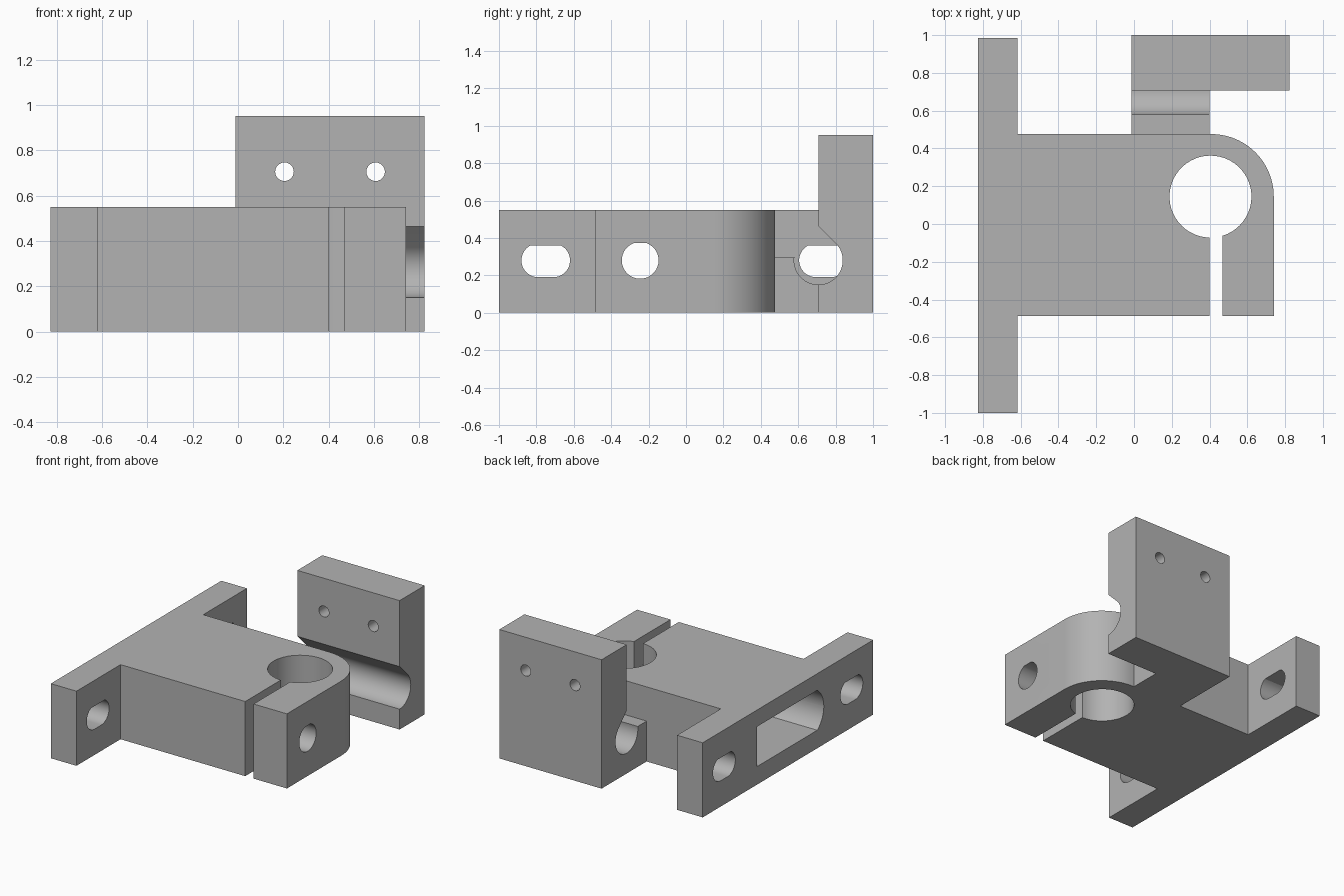
import bpy
import bmesh
from math import cos, sin, radians, sqrt, degrees, asin

cube = bpy.data.objects.get("Cube")
if cube:
    bpy.data.objects.remove(cube, do_unlink=True)

grey = bpy.data.materials.new("plain grey")
grey.use_nodes = True
COLOUR = (0.45, 0.45, 0.45, 1)
grey.diffuse_color = COLOUR
grey.node_tree.nodes["Principled BSDF"].inputs["Base Color"].default_value = COLOUR


def arc(cx, cy, r, start, end, steps=24):
    """Points on a circle from start to end, in degrees."""
    angles = [radians(start + (end - start) * i / steps) for i in range(steps + 1)]
    return [(cx + r * cos(a), cy + r * sin(a)) for a in angles]


def prism(name, outline, axis, low, high):
    """Extrude a flat outline along an axis."""
    place = {"x": lambda a, b, h: (h, a, b),
             "y": lambda a, b, h: (a, h, b),
             "z": lambda a, b, h: (a, b, h)}[axis]
    bm = bmesh.new()
    rings = [[bm.verts.new(place(a, b, h)) for a, b in outline] for h in (low, high)]
    bm.faces.new(rings[0])
    bm.faces.new(rings[1])
    n = len(outline)
    for i in range(n):
        j = (i + 1) % n
        bm.faces.new((rings[0][i], rings[0][j], rings[1][j], rings[1][i]))
    bmesh.ops.recalc_face_normals(bm, faces=bm.faces)
    mesh = bpy.data.meshes.new(name)
    bm.to_mesh(mesh)
    bm.free()
    mesh.materials.append(grey)
    obj = bpy.data.objects.new(name, mesh)
    bpy.context.collection.objects.link(obj)
    return obj


def cut(obj, cutters):
    """Subtract the cutters from an object and remove them."""
    bpy.context.view_layer.objects.active = obj
    for cutter in cutters:
        cutter.hide_render = True
        mod = obj.modifiers.new("cut", "BOOLEAN")
        mod.operation = "DIFFERENCE"
        mod.solver = "EXACT"
        mod.object = cutter
        bpy.ops.object.modifier_apply(modifier=mod.name)
        bpy.data.objects.remove(cutter, do_unlink=True)


def flat_top_slot(cy, half, r, top):
    """Horizontal slot outline with a flattened roof."""
    a = degrees(asin((top - BOLT_Z) / r))
    return arc(cy - half, BOLT_Z, r, 180 - a, 270, 16) + arc(cy + half, BOLT_Z, r, -90, a, 16)


H = 0.55         # height of the clamp
BOLT_Z = 0.28    # height of all horizontal bolts
BOLT_Y = -0.245  # clamp bolt
BX, BY, BR = 0.405, 0.145, 0.217  # rod bore
SLIT_L, SLIT_R = 0.40, 0.468
FRONT, BACK, RIGHT = -0.487, 0.476, 0.74

# clamp body with flange, rounded corner, rod bore and slit
right_a = degrees(asin((SLIT_R - BX) / BR))
left_a = degrees(asin((SLIT_L - BX) / BR))
outline = [(-0.826, -1), (-0.617, -1), (-0.617, FRONT), (SLIT_L, FRONT)]
outline += arc(BX, BY, BR, 270 + left_a, -90 + right_a, 48)
outline += [(SLIT_R, FRONT), (RIGHT, FRONT)]
outline += arc(RIGHT - 0.331, BACK - 0.331, 0.331, 0, 90, 24)
outline += [(-0.617, BACK), (-0.617, 0.985), (-0.826, 0.985)]
body = prism("clamp_body", outline, "z", 0, H)

# mounting slots, clamp bolt hole and bolt access pocket
cutters = [prism("slot_cutter", flat_top_slot(y, 0.04, 0.09, 0.36), "x", -0.9, -0.55)
           for y in (-0.75, 0.735)]
cutters.append(prism("bolt_cutter", flat_top_slot(BOLT_Y, 0.0005, 0.098, 0.372), "x", -0.3, 0.9))
a = degrees(asin(0.147 / 0.18))
pocket = arc(BOLT_Y, BOLT_Z, 0.18, 180 - a, 180 + a) + [(0.35, 0.133), (0.35, 0.427)]
cutters.append(prism("pocket_cutter", pocket, "x", -0.9, -0.05))
cut(body, cutters)

# upright plate with a teardrop rod groove
GY, GR = 0.708, 0.13
groove = arc(GY, BOLT_Z, GR, -90, 45, 24)
profile = [(1, 0), (1, 0.95), (GY, 0.95), (GY, BOLT_Z + GR * sqrt(2))]
profile += groove[::-1] + [(GY, 0)]
plate = prism("upright_plate", profile, "x", -0.012, 0.822)
cut(plate, [prism("screw_cutter", arc(x, 0.705, 0.041, 0, 345, 23), "y", 0.5, 1.2)
            for x in (0.205, 0.607)])

# low bridge joining the plate to the clamp, with the other half of the groove
end = 180 - degrees(asin((0.298 - BOLT_Z) / GR))
profile = [(BACK, 0), (GY, 0)] + arc(GY, BOLT_Z, GR, 270, end, 20) + [(BACK, 0.298)]
bridge = prism("groove_bridge", profile, "x", -0.012, SLIT_L)

# smooth curved walls, sharp edges
for obj in (body, plate, bridge):
    bpy.ops.object.select_all(action="DESELECT")
    obj.select_set(True)
    bpy.context.view_layer.objects.active = obj
    bpy.ops.object.shade_smooth_by_angle(angle=radians(30))
